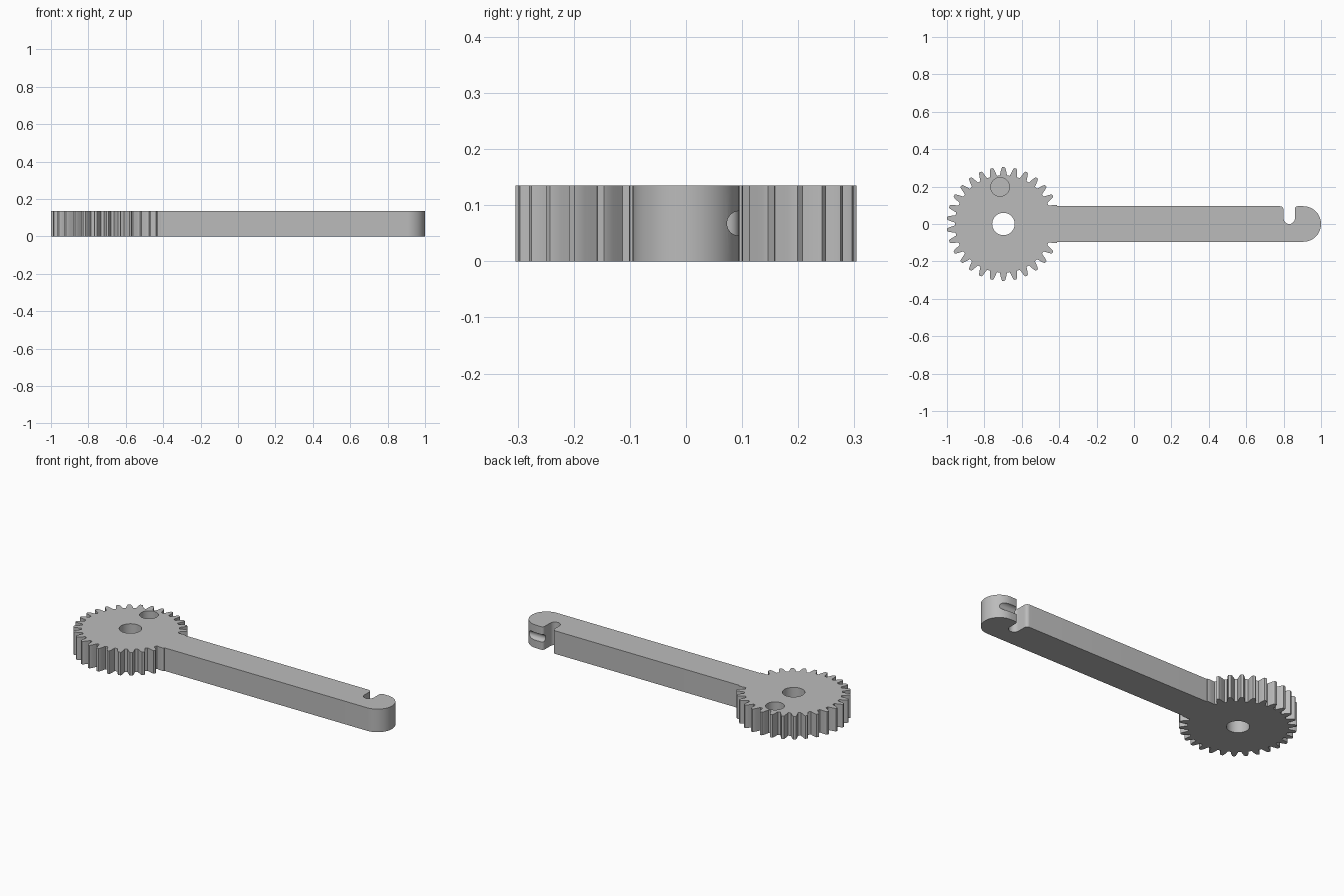
import bpy, bmesh
from math import sin, cos, pi, radians
from mathutils import Vector, Matrix

if "Cube" in bpy.data.objects:
    bpy.data.objects.remove(bpy.data.objects["Cube"])

H = 0.135                      # plate thickness
GX = -0.698                    # gear centre
ROOT, PITCH, TIP = 0.26, 0.285, 0.304
TEETH = 30
W = 0.095                      # half width of the arm

grey = bpy.data.materials.new("plain grey")
grey.use_nodes = True
colour = (0.5, 0.5, 0.5, 1)
grey.diffuse_color = colour
grey.node_tree.nodes["Principled BSDF"].inputs["Base Color"].default_value = colour


def polar(cx, cy, r, deg):
    return (cx + r * cos(radians(deg)), cy + r * sin(radians(deg)))


def arc(cx, cy, r, start, end, steps):
    return [polar(cx, cy, r, start + (end - start) * i / steps)
            for i in range(steps + 1)]


def cutter(name, radius, depth, centre, turn=Matrix()):
    bm = bmesh.new()
    bmesh.ops.create_cone(bm, cap_ends=True, segments=48, radius1=radius,
                          radius2=radius, depth=depth,
                          matrix=Matrix.Translation(centre) @ turn)
    mesh = bpy.data.meshes.new(name)
    bm.to_mesh(mesh)
    bm.free()
    ob = bpy.data.objects.new(name, mesh)
    mesh.materials.append(grey)
    bpy.context.collection.objects.link(ob)
    ob.hide_render = True
    return ob


# Gear teeth, leaving out those hidden by the arm
flank = [(-4.3, ROOT), (-3.6, 0.271), (-2.8, PITCH), (-2.0, 0.297), (-1.2, TIP)]
tooth = flank + [(-a, r) for a, r in reversed(flank)]
half = len(flank)
step = 360 / TEETH
outline = []
first, last = 18, 342
count = round((last - first) / step) + 1
for k in range(count):
    pts = tooth
    if k == 0:
        pts = tooth[half:]
    elif k == count - 1:
        pts = tooth[:half]
    outline += [polar(GX, 0, r, first + k * step + a) for a, r in pts]

# Arm with round end and hook slot
join_x = outline[0][0]
outline.append((join_x, -W))
outline += arc(1 - W, 0, W, -90, 90, 32)
outline += arc(0.875, W - 0.015, 0.015, 90, 180, 6)
outline += arc(0.83, 0.03, 0.03, 0, -180, 16)
outline += arc(0.78, W - 0.02, 0.02, 0, 90, 6)
outline.append((join_x, W))

bm = bmesh.new()
base = bm.faces.new([bm.verts.new((x, y, 0)) for x, y in outline])
top = bmesh.ops.extrude_face_region(bm, geom=[base])["geom"]
bmesh.ops.translate(bm, vec=(0, 0, H),
                    verts=[v for v in top if isinstance(v, bmesh.types.BMVert)])
bmesh.ops.recalc_face_normals(bm, faces=bm.faces)
mesh = bpy.data.meshes.new("gear_lever")
bm.to_mesh(mesh)
bm.free()
mesh.materials.append(grey)
lever = bpy.data.objects.new("gear_lever", mesh)
bpy.context.collection.objects.link(lever)

# Axle hole, blind peg hole and groove behind the hook
cutters = [
    cutter("axle_hole", 0.06, 3 * H, (GX, 0, H / 2)),
    cutter("peg_hole", 0.05, 0.2, (GX - 0.018, 0.198, 0.035 + 0.1)),
    cutter("hook_groove", 0.022, 0.2, (0.94, W, H / 2), Matrix.Rotation(pi / 2, 4, 'Y')),
]
bpy.context.view_layer.objects.active = lever
lever.select_set(True)
for c in cutters:
    mod = lever.modifiers.new(c.name, 'BOOLEAN')
    mod.operation = 'DIFFERENCE'
    mod.solver = 'EXACT'
    mod.object = c
    bpy.ops.object.modifier_apply(modifier=mod.name)
    bpy.data.objects.remove(c)

bpy.ops.object.shade_smooth_by_angle(angle=radians(25))
